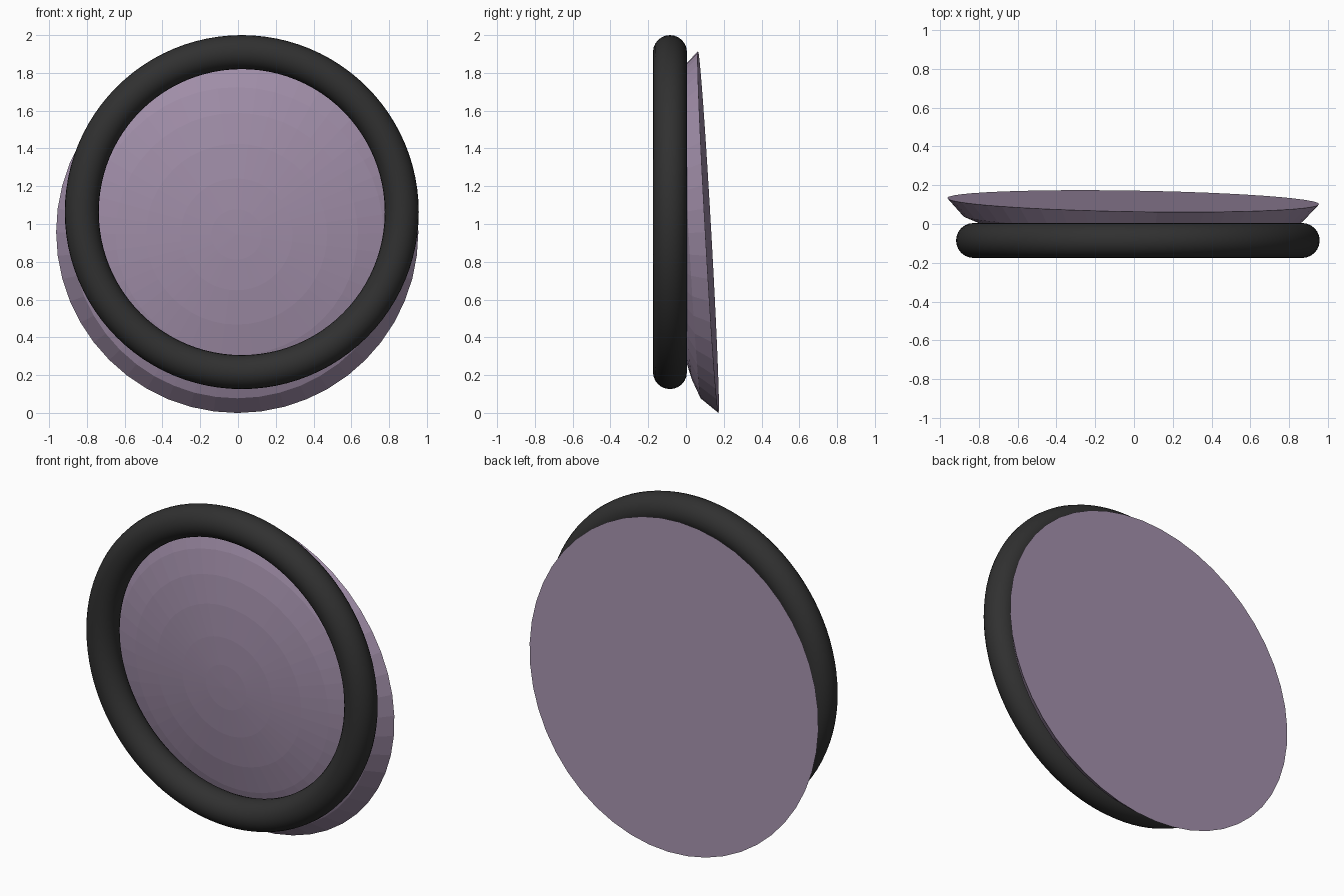
import bpy, bmesh, math
from mathutils import Matrix, Vector

if "Cube" in bpy.data.objects:
    bpy.data.objects.remove(bpy.data.objects["Cube"])


def material(name, rgb):
    m = bpy.data.materials.new(name)
    m.diffuse_color = (*rgb, 1)
    m.use_nodes = True
    m.node_tree.nodes["Principled BSDF"].inputs["Base Color"].default_value = m.diffuse_color
    return m


purple = material("dusty_purple", (0.36, 0.275, 0.40))
black = material("rubber_black", (0.03, 0.03, 0.03))

# Rubber ring, standing upright and facing the front
bpy.ops.mesh.primitive_torus_add(
    major_segments=96, minor_segments=24, major_radius=0.847, minor_radius=0.09,
    location=(0.02, -0.085, 1.063), rotation=(math.pi / 2, 0, 0))
ring = bpy.context.object
ring.name = "rubber_ring"
ring.data.materials.append(black)
bpy.ops.object.shade_smooth()

# Shallow domed lens with a flat back, tilted slightly behind the ring
RADIUS, DEPTH, SEGMENTS = 0.959, 0.222, 48
bm = bmesh.new()
rings = []
for angle in (0, 24, 36, 48, 60, 72, 82):
    a = math.radians(angle)
    r, h = RADIUS * math.cos(a), DEPTH * math.sin(a)
    rings.append([bm.verts.new((r * math.cos(t), r * math.sin(t), h))
                  for t in (2 * math.pi * i / SEGMENTS for i in range(SEGMENTS))])
for lower, upper in zip(rings, rings[1:]):
    for i in range(SEGMENTS):
        j = (i + 1) % SEGMENTS
        bm.faces.new((lower[i], lower[j], upper[j], upper[i]))
tip = bm.verts.new((0, 0, DEPTH))
for i in range(SEGMENTS):
    bm.faces.new((rings[-1][i], rings[-1][(i + 1) % SEGMENTS], tip))
bm.faces.new(rings[0][::-1])  # flat back

mesh = bpy.data.meshes.new("domed_lens")
bm.to_mesh(mesh)
bm.free()
mesh.materials.append(purple)
lens = bpy.data.objects.new("domed_lens", mesh)
bpy.context.collection.objects.link(lens)
forward = Vector((-0.0165, -1, -0.0565))
lens.matrix_world = (Matrix.Translation((-0.004, 0.118, 0.957))
                     @ forward.to_track_quat('Z', 'Y').to_matrix().to_4x4())
